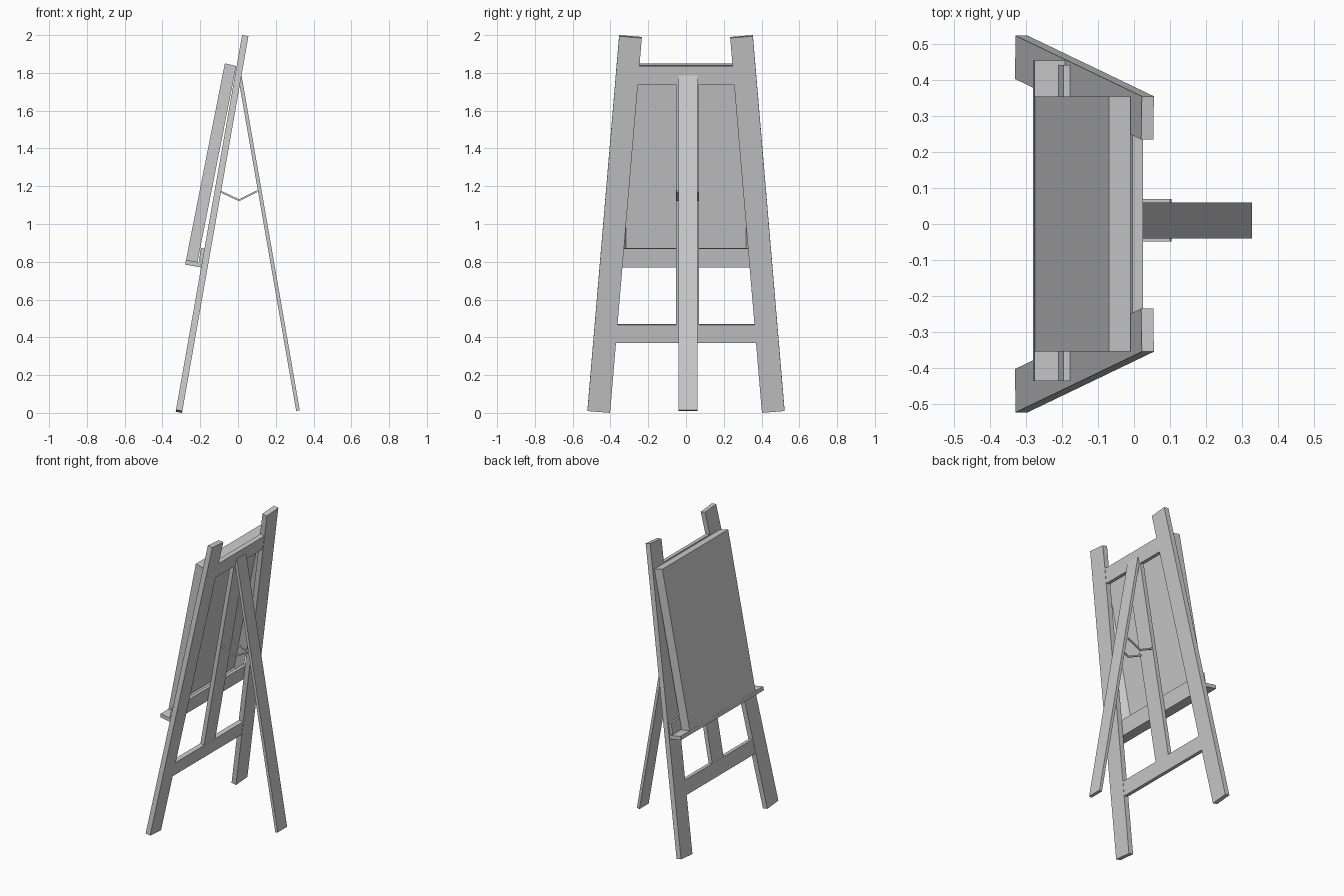
import bpy, bmesh, math
from mathutils import Matrix, Vector

if "Cube" in bpy.data.objects:
    bpy.data.objects.remove(bpy.data.objects["Cube"], do_unlink=True)

grey = bpy.data.materials.new("plain grey")
grey.use_nodes = True
grey.diffuse_color = (0.6, 0.6, 0.6, 1)
grey.node_tree.nodes["Principled BSDF"].inputs["Base Color"].default_value = (0.6, 0.6, 0.6, 1)

# Frame space: x is depth behind the front face, z runs up the sloping frame
TILT = Matrix.Translation((-0.331, 0, 0)) @ Matrix.Rotation(math.radians(10), 4, 'Y')
UPRIGHT = Matrix.Identity(4)


def prism(name, outline, low, high, axis, matrix=TILT, recess=None):
    """Extrude an outline along x (outline is y, z) or along y (outline is x, z)."""
    def place(p, d):
        return Vector((d, p[0], p[1])) if axis == 'x' else Vector((p[0], d, p[1]))
    bm = bmesh.new()
    rings = [[bm.verts.new(place(p, d)) for p in outline] for d in (low, high)]
    for ring in rings:
        bm.faces.new(ring)
    n = len(outline)
    for i in range(n):
        j = (i + 1) % n
        bm.faces.new((rings[0][i], rings[0][j], rings[1][j], rings[1][i]))
    bmesh.ops.recalc_face_normals(bm, faces=bm.faces)
    if recess:
        back = max(bm.faces, key=lambda f: f.normal.x)
        bmesh.ops.inset_region(bm, faces=[back], thickness=recess[0], depth=-recess[1])
    bm.transform(matrix)
    mesh = bpy.data.meshes.new(name)
    bm.to_mesh(mesh)
    bm.free()
    mesh.materials.append(grey)
    obj = bpy.data.objects.new(name, mesh)
    bpy.context.collection.objects.link(obj)
    return obj


def rect(a0, a1, b0, b1):
    return [(a0, b0), (a1, b0), (a1, b1), (a0, b1)]


# Two splayed front legs
for side, label in ((1, "left"), (-1, "right")):
    prism(label + "_front_leg",
          [(side * y, w) for y, w in ((0.402, 0.006), (0.522, 0.016), (0.354, 2.031), (0.234, 2.021))],
          0, 0.034, 'x')

# Rails ending inside the legs, and the centre post between them
for label, z0, z1, half0, half1 in (("lower", 0.382, 0.478, 0.40, 0.39),
                                    ("upper", 1.772, 1.870, 0.28, 0.27)):
    prism(label + "_rail", [(-half0, z0), (half0, z0), (half1, z1), (-half1, z1)], 0.002, 0.032, 'x')
prism("centre_post", rect(-0.053, 0.068, 0.43, 1.82), 0.003, 0.031, 'x')

# Ledge with its back strip
prism("ledge", rect(-0.086, 0, 0.782, 0.807), -0.435, 0.453, 'y')
prism("ledge_back_strip", rect(-0.018, 0, 0.807, 0.883), -0.435, 0.44, 'y')

# Canvas with a hollow back, leaning on the frame
prism("canvas", [(-0.0855, 0.807), (-0.024, 0.807), (-0.002, 1.864), (-0.064, 1.868)],
      -0.353, 0.353, 'y', recess=(0.05, 0.045))

# Back leg
prism("back_leg", [(0.308, 0.01), (0.327, 0.014), (0.019, 1.786), (0.0, 1.782)],
      -0.04, 0.06, 'y', UPRIGHT)

# Folding stays on both sides of the back leg
for label, y in (("left", 0.06), ("right", -0.049)):
    prism(label + "_folding_stay",
          [(-0.1, 1.17), (0.005, 1.121), (0.104, 1.17), (0.1, 1.179), (0.005, 1.131), (-0.096, 1.179)],
          y, y + 0.009, 'y', UPRIGHT)
